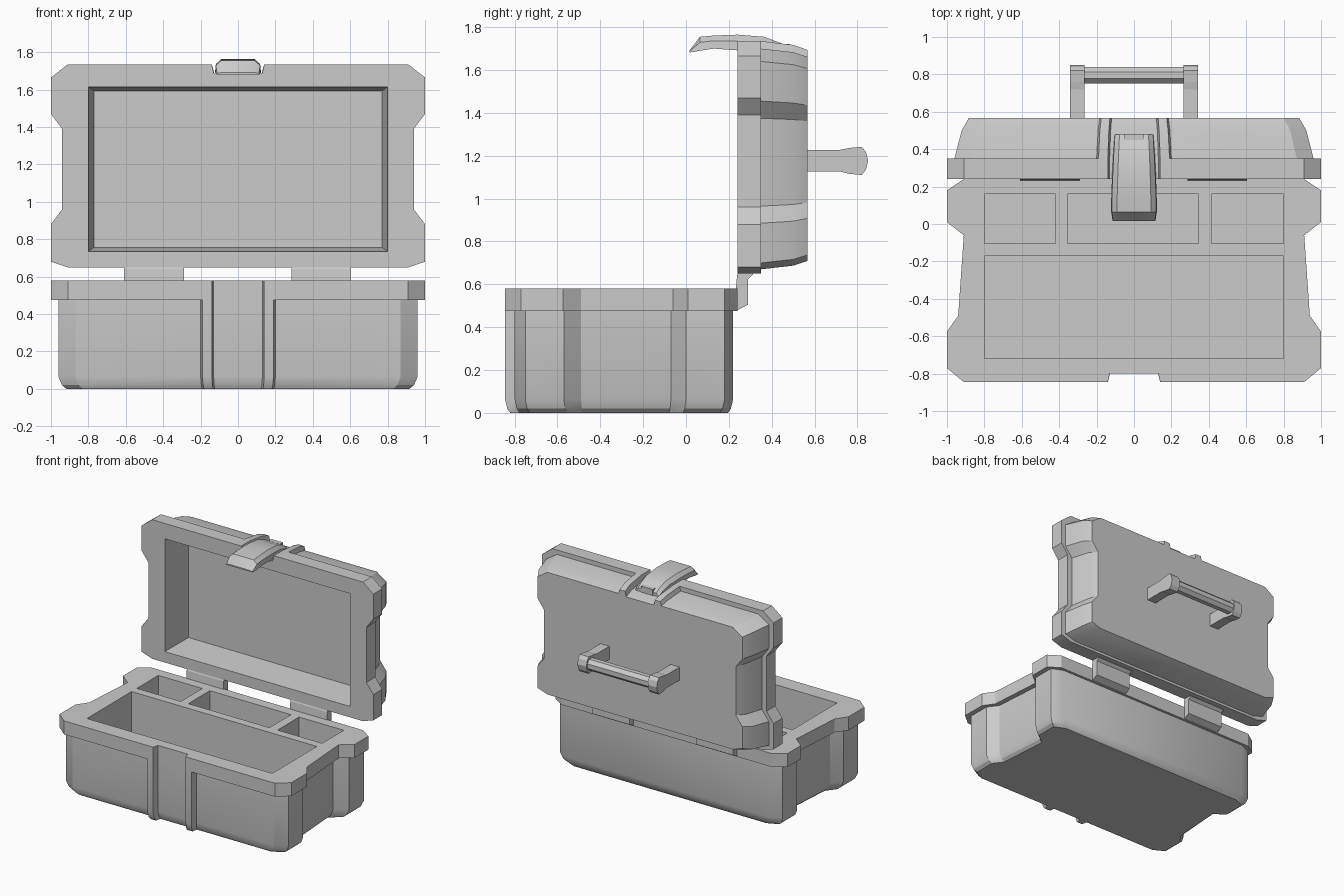
import bpy, bmesh
from math import radians, cos, sin, pi

if "Cube" in bpy.data.objects:
    bpy.data.objects.remove(bpy.data.objects["Cube"])


def loft(name, rings):
    """Closed solid through rings of equal point count."""
    bm = bmesh.new()
    loops = [[bm.verts.new(p) for p in ring] for ring in rings]
    n = len(loops[0])
    for a, b in zip(loops, loops[1:]):
        for i in range(n):
            j = (i + 1) % n
            bm.faces.new((a[i], a[j], b[j], b[i]))
    bm.faces.new(loops[0])
    bm.faces.new(loops[-1])
    # rings may share points where the rim step closes up
    bmesh.ops.remove_doubles(bm, verts=bm.verts, dist=1e-5)
    bmesh.ops.dissolve_degenerate(bm, edges=bm.edges, dist=1e-5)
    bmesh.ops.recalc_face_normals(bm, faces=bm.faces)
    me = bpy.data.meshes.new(name)
    bm.to_mesh(me)
    bm.free()
    ob = bpy.data.objects.new(name, me)
    bpy.context.collection.objects.link(ob)
    return ob


def mirrored(half):
    return half + [(-x, y) for x, y in reversed(half)]


def scaled(pts, cy, sx, sy):
    return [(x * sx, cy + (y - cy) * sy) for x, y in pts]


def flat(pts, z):
    return [(x, y, z) for x, y in pts]


def upright(pts, y):
    return [(x, y, z) for x, z in pts]


def side(pts, x):
    return [(x, y, z) for y, z in pts]


def rect(x0, x1, y0, y1):
    return [(x0, y0), (x1, y0), (x1, y1), (x0, y1)]


def cut(ob, cutter):
    mod = ob.modifiers.new("cut", 'BOOLEAN')
    mod.operation = 'DIFFERENCE'
    mod.solver = 'EXACT'
    mod.object = cutter
    bpy.context.view_layer.objects.active = ob
    bpy.ops.object.modifier_apply(modifier=mod.name)
    bpy.data.objects.remove(cutter)


def smooth(ob):
    bpy.ops.object.select_all(action='DESELECT')
    ob.select_set(True)
    bpy.context.view_layer.objects.active = ob
    bpy.ops.object.shade_smooth_by_angle(angle=radians(25))


# Base: body with front rails, stepping out to the rim
rim = mirrored([(.13, -.80), (.14, -.845), (.19, -.845), (.2, -.845), (.91, -.845), (1, -.77),
                (1, -.575), (.94, -.49), (.91, -.06), (1, .01), (1, .18), (.91, .24)])
body = mirrored([(.13, -.80), (.14, -.845), (.19, -.845), (.2, -.80), (.87, -.80), (.96, -.75),
                 (.96, -.57), (.90, -.49), (.87, -.07), (.96, 0), (.96, .18), (.87, .22)])
base = loft("base", [flat(scaled(body, -.3, .955, .955), 0),
                     flat(scaled(body, -.3, .98, .98), .02),
                     flat(body, .065), flat(body, .475),
                     flat(rim, .475), flat(rim, .58)])

# Compartments
for x0, x1, y0, y1 in [(-.8, .8, -.72, -.17), (-.8, -.42, -.105, .16),
                       (-.355, .345, -.105, .16), (.415, .8, -.105, .16)]:
    r = rect(x0, x1, y0, y1)
    cut(base, loft("compartment_cutter", [flat(r, .08), flat(r, .7)]))
smooth(base)

# Lid, standing open
lid_rim = mirrored([(.13, 1.69), (.14, 1.735), (.19, 1.735), (.2, 1.735), (.91, 1.735), (1, 1.665),
                    (1, 1.47), (.94, 1.39), (.94, .96), (1, .88), (1, .68), (.91, .65)])
lid_body = mirrored([(.13, 1.69), (.14, 1.735), (.19, 1.735), (.2, 1.70), (.87, 1.70), (.96, 1.64),
                     (.96, 1.455), (.90, 1.375), (.90, .965), (.96, .885), (.96, .70), (.87, .67)])
lid = loft("lid", [upright(lid_rim, .24), upright(lid_rim, .35), upright(lid_body, .35),
                   upright(scaled(lid_body, 1.19, .96, .967), .5),
                   upright(scaled(lid_body, 1.19, .92, .925), .567)])
cut(lid, loft("lid_recess_cutter", [upright(rect(-.812, .812, .727, 1.623), .14),
                                    upright(rect(-.8, .8, .735, 1.615), .24),
                                    upright(rect(-.77, .77, .757, 1.593), .49)]))
smooth(lid)

# Latch: bevelled curved plate
sections = []
for y, top, bottom, w in [(.017, 1.692, 1.682, .115), (.065, 1.755, 1.69, .122),
                          (.13, 1.761, 1.70, .122), (.24, 1.765, 1.692, .118),
                          (.365, 1.755, 1.685, .112), (.44, 1.727, 1.67, .107),
                          (.478, 1.70, 1.655, .105)]:
    mid = bottom + (top - bottom) * .6
    sections.append(upright([(-w, bottom), (-w * .97, mid), (-w * .74, top),
                             (w * .74, top), (w * .97, mid), (w, bottom)], y))
latch = loft("latch", sections)
smooth(latch)
pin = rect(-.05, .05, 1.67, 1.722)
loft("latch_pin", [upright(pin, .45), upright(pin, .482)])

# Hinges
hinge = [(.225, .48), (.24, .48), (.29, .505), (.29, .625), (.312, .645),
         (.30, .665), (.25, .665), (.238, .64)]
for label, x0 in (("left", -.61), ("right", .285)):
    loft("hinge_" + label, [side(hinge, x0), side(hinge, x0 + .32)])

# Handle: two posts and a grip bar
post = [(.55, 1.126), (.72, 1.126), (.76, 1.116), (.82, 1.11), (.84, 1.135), (.85, 1.177),
        (.84, 1.218), (.82, 1.242), (.76, 1.236), (.72, 1.228), (.55, 1.228)]
for label, s in (("left", -1), ("right", 1)):
    loft("handle_post_" + label, [side(post, s * .265), side(post, s * .342)])
grip = [(.795 + .047 * cos(pi / 8 + i * pi / 4), 1.177 + .047 * sin(pi / 8 + i * pi / 4))
        for i in range(8)]
loft("handle_grip", [side(grip, -.27), side(grip, .27)])
